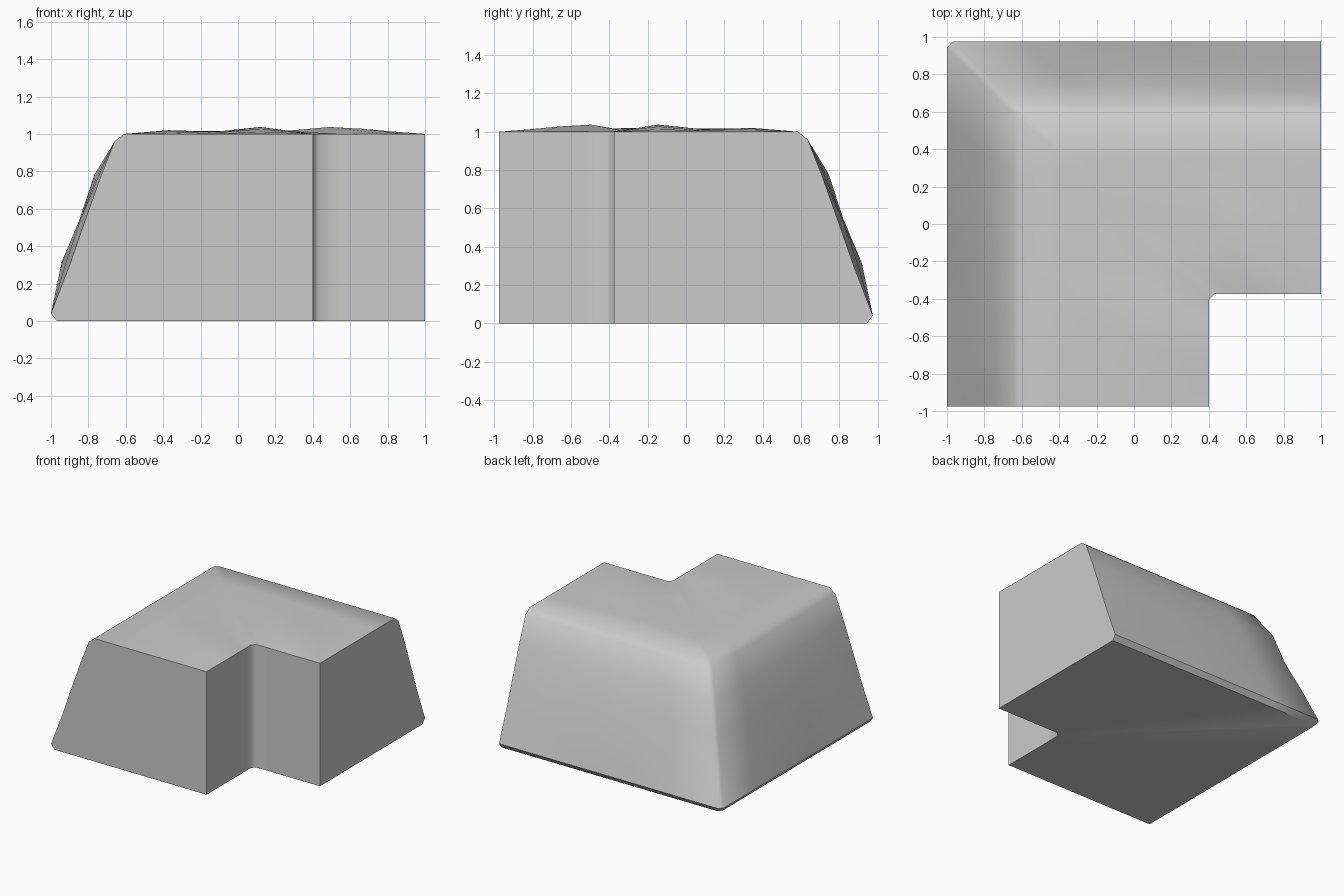
import bpy
import bmesh
import math
import random
from mathutils import Vector

cube = bpy.data.objects.get("Cube")
if cube:
    bpy.data.objects.remove(cube, do_unlink=True)

random.seed(4)
HALF_X, HALF_Y = 1.0, 0.975
CHAMFER = 0.03
WALL = 1.4          # width of each arm at the base
STEPS = 5           # spans along each arm

# Cross-section of the bank: inset from the outer edge, height, bulge scale
profile = [(0.03, 0, 0), (0, 0.04, 0), (0.10, 0.30, 0.045), (0.18, 0.53, 0.03),
           (0.265, 0.77, 0.035), (0.34, 0.96, 0), (0.39, 1, 0), (0.63, 1, 0.02),
           (0.88, 1, 0.012), (1.12, 1, 0.037), (WALL, 1, 0), (WALL, 0, 0)]


def bulge_row(scale):
    """Uneven bulges along an arm, flat at the open end."""
    row = [0.0] + [scale * random.uniform(0.1, 0.9) for _ in range(STEPS)]
    row[3] = scale
    return row


def station_row(inset, height, scale):
    """Points along the front arm, round the chamfered corner and along the right arm."""
    slope = 0.04 < height < 0.96
    out = Vector((0.94, 0.34)) if slope else Vector((0, 1))
    depth = inset - 0.05 if inset == WALL else inset
    x, y = -HALF_X + inset, HALF_Y - depth
    bulges = bulge_row(scale)
    front, right = [], []
    for i, b in enumerate(bulges):
        t = i / STEPS
        side, up = b * out.x, b * out.y
        end = side if i == STEPS else 0
        front.append((x - side, -HALF_Y + t * (y - CHAMFER + HALF_Y) + end, height + up))
        right.append((HALF_X + t * (x + CHAMFER - HALF_X) - end, y + side, height + up))
    return front + right[::-1]


# Sweep the cross-section round the corner
bm = bmesh.new()
rows = [[bm.verts.new(p) for p in station_row(*point)] for point in profile]
for k, row in enumerate(rows):
    following = rows[(k + 1) % len(rows)]
    for i in range(len(row) - 1):
        bm.faces.new((row[i], row[i + 1], following[i + 1], following[i]))

# Flat ends of both arms
bm.faces.new([row[0] for row in rows])
bm.faces.new([row[-1] for row in rows])
bmesh.ops.recalc_face_normals(bm, faces=bm.faces)

mesh = bpy.data.meshes.new("corner_bank")
bm.to_mesh(mesh)
bm.free()
bank = bpy.data.objects.new("corner_bank", mesh)
bpy.context.collection.objects.link(bank)

# Plain grey surface
grey = bpy.data.materials.new("light_grey")
grey.use_nodes = True
colour = (0.6, 0.6, 0.6, 1)
grey.diffuse_color = colour
grey.node_tree.nodes["Principled BSDF"].inputs["Base Color"].default_value = colour
mesh.materials.append(grey)

# Soft ridges, crisp ends and base
bpy.ops.object.select_all(action="DESELECT")
bank.select_set(True)
bpy.context.view_layer.objects.active = bank
bpy.ops.object.shade_smooth_by_angle(angle=math.radians(50))
